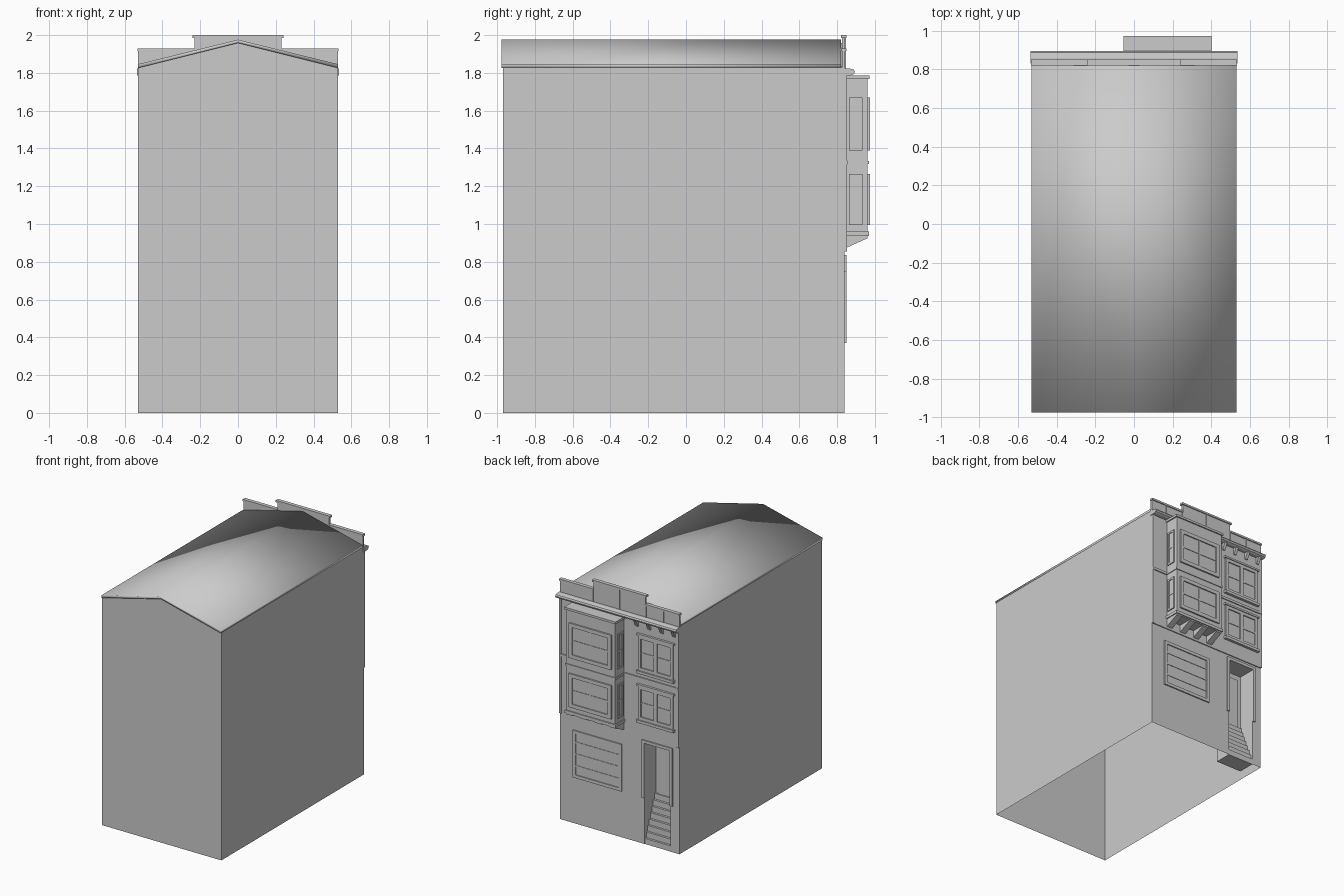
import bpy
import bmesh

cube = bpy.data.objects.get("Cube")
if cube:
    bpy.data.objects.remove(cube, do_unlink=True)

grey = bpy.data.materials.new("plain_grey")
grey.use_nodes = True
grey.diffuse_color = (0.6, 0.6, 0.6, 1)
grey.node_tree.nodes["Principled BSDF"].inputs["Base Color"].default_value = (0.6, 0.6, 0.6, 1)


def finish(name, bm, smooth=False):
    bmesh.ops.recalc_face_normals(bm, faces=bm.faces)
    for f in bm.faces:
        f.smooth = smooth
    mesh = bpy.data.meshes.new(name)
    bm.to_mesh(mesh)
    bm.free()
    mesh.materials.append(grey)
    ob = bpy.data.objects.new(name, mesh)
    bpy.context.collection.objects.link(ob)
    return ob


def add_prism(bm, ring_a, ring_b, caps=True):
    a = [bm.verts.new(p) for p in ring_a]
    b = [bm.verts.new(p) for p in ring_b]
    n = len(a)
    for i in range(n):
        j = (i + 1) % n
        bm.faces.new((a[i], a[j], b[j], b[i]))
    if caps:
        bm.faces.new(a[::-1])
        bm.faces.new(b)


def boxes(name, items):
    """Joined boxes, each (x0, x1, y0, y1, z0, z1)."""
    bm = bmesh.new()
    for x0, x1, y0, y1, z0, z1 in items:
        rect = [(x0, y0), (x1, y0), (x1, y1), (x0, y1)]
        add_prism(bm, [(x, y, z0) for x, y in rect], [(x, y, z1) for x, y in rect])
    return finish(name, bm)


def along_x(name, profile, spans):
    """Side profile (y, z) swept across each x span."""
    bm = bmesh.new()
    for x0, x1 in spans:
        add_prism(bm, [(x0, y, z) for y, z in profile], [(x1, y, z) for y, z in profile])
    return finish(name, bm)


def framed(name, u0, u1, z0, z1, place, frame=0.025, cols=1, rows=2, sashes=1, depth=0.012):
    """Window made of a casing, sash bars and a pane; place maps (u0, u1, out) to x and y ranges."""
    cells = []

    def add(a, b, lo, hi, out):
        cells.append((*place(a, b, out), lo, hi))

    add(u0, u1, z0, z1, depth * 0.25)
    add(u0, u0 + frame, z0, z1, depth)
    add(u1 - frame, u1, z0, z1, depth)
    add(u0, u1, z1 - frame, z1, depth)
    add(u0, u1, z0, z0 + frame, depth)
    bar = 0.006
    step = (u1 - u0) / sashes
    for s in range(1, sashes):
        add(u0 + s * step - frame * 0.6, u0 + s * step + frame * 0.6, z0, z1, depth)
    for s in range(sashes):
        a = u0 + s * step + frame * 0.5
        b = a + step - frame
        for c in range(1, cols):
            mid = a + (b - a) * c / cols
            add(mid - bar, mid + bar, z0, z1, depth * 0.6)
    for r in range(1, rows):
        mid = z0 + (z1 - z0) * r / rows
        add(u0, u1, mid - bar, mid + bar, depth * 0.6)
    return boxes(name, cells)


def facing_street(plane):
    return lambda a, b, out: (a, b, plane - 0.004, plane + out)


def facing_side(plane, sign):
    def place(a, b, out):
        lo, hi = sorted((plane - sign * 0.004, plane + sign * out))
        return lo, hi, a, b
    return place


W, REAR, STREET = 0.53, -0.968, 0.84
EAVE, PEAK = 1.828, 1.958
D0, D1, DTOP, DEEP = -0.45, -0.222, 0.812, 0.7
WALL, BAY = 0.848, 0.962

# Building shell, open underneath, with a doorway notch and entry recess
bm = bmesh.new()
roofline = [(W, 0), (W, EAVE), (0, PEAK), (-W, EAVE), (-W, 0)]
notch = [(D0, 0), (D0, DTOP), (D1, DTOP), (D1, 0)]
rear = [bm.verts.new((x, REAR, z)) for x, z in roofline]
street = [bm.verts.new((x, STREET, z)) for x, z in roofline]
door = [bm.verts.new((x, STREET, z)) for x, z in notch]
inner = [bm.verts.new((x, DEEP, z)) for x, z in notch]
bm.faces.new(rear)
bm.faces.new(street + door)
bm.faces.new(inner)
for i in range(4):
    bm.faces.new((rear[i], rear[i + 1], street[i + 1], street[i]))
for i in range(3):
    bm.faces.new((door[i], door[i + 1], inner[i + 1], inner[i]))
finish("building_shell", bm)

# Gabled roof slab
bm = bmesh.new()
slab = [(-W, EAVE - 0.002), (0, PEAK), (W, EAVE - 0.002), (W, EAVE + 0.018), (0, PEAK + 0.018), (-W, EAVE + 0.018)]
add_prism(bm, [(x, -0.976, z) for x, z in slab], [(x, 0.82, z) for x, z in slab])
finish("roof", bm, smooth=True)

# Upper wall facing and string course
boxes("upper_wall", [(-W, W, 0.835, WALL, 0.855, 1.8)])
boxes("string_course", [(-W, W, 0.84, WALL + 0.008, 1.315, 1.335)])
boxes("corner_strips", [(s * 0.52 - 0.01, s * 0.52 + 0.01, 0.84, WALL + 0.005, 0.855, 1.8) for s in (-1, 1)])

# Stepped parapet with caps and panel joints
P0, P1 = 0.826, 0.842
boxes("parapet", [(-W, W, P0, P1, 1.8, 1.92), (-0.23, 0.23, P0, P1, 1.92, 1.99)])
caps = [(-0.24, 0.24, P0 - 0.006, P1 + 0.008, 1.985, 2.0)]
for s in (-1, 1):
    lo, hi = sorted((s * 0.23, s * 0.533))
    caps.append((lo, hi, P0 - 0.006, P1 + 0.008, 1.915, 1.93))
boxes("parapet_caps", caps)
boxes("parapet_joints", [(x - 0.004, x + 0.004, P1, P1 + 0.004, 1.82, top)
                         for x, top in ((0, 1.985), (-0.39, 1.915), (0.39, 1.915), (-0.235, 1.92), (0.235, 1.92))])

# Main cornice and the brackets under it
along_x("cornice", [(0.83, 1.787), (0.875, 1.787), (0.89, 1.795), (0.894, 1.807),
                    (0.888, 1.818), (0.86, 1.824), (0.83, 1.824)], [(-0.535, 0.535)])
along_x("cornice_brackets", [(0.84, 1.735), (0.855, 1.735), (0.88, 1.787), (0.84, 1.787)],
        [(x - 0.012, x + 0.012) for x in (-0.16, -0.27, -0.38, -0.49)])

# Projecting bay with bands
B0, B1 = -0.045, 0.39
boxes("bay", [(B0, B1, 0.84, BAY, 0.93, 1.775)])
boxes("bay_bands", [(B0 - e, B1 + e, 0.84, BAY + e, lo, hi)
                    for e, lo, hi in ((0.008, 0.937, 0.96), (0.006, 1.318, 1.334), (0.01, 1.768, 1.786))])
step = (B1 - B0 - 0.05) / 3
along_x("bay_brackets", [(0.84, 0.87), (BAY, 0.925), (BAY, 0.935), (0.84, 0.935)],
        [(B0 + i * step, B0 + i * step + 0.05) for i in range(4)])

# Windows on both upper floors
for floor, z0, z1 in (("lower", 0.995, 1.265), ("upper", 1.39, 1.67)):
    framed(floor + "_bay_window", -0.015, 0.36, z0, z1, facing_street(BAY), 0.03, cols=2)
    for side, plane, sign in (("left", B1, 1), ("right", B0, -1)):
        framed(floor + "_bay_" + side + "_window", 0.862, 0.935, z0, z1, facing_side(plane, sign), 0.015, depth=0.008)
    framed(floor + "_pair_window", -0.485, -0.175, z0, z1, facing_street(WALL), 0.025, sashes=2)
    boxes(floor + "_window_trim", [(-0.495, -0.165, 0.84, WALL + 0.022, z0 - 0.022, z0),
                                   (-0.495, -0.165, 0.84, WALL + 0.018, z1, z1 + 0.015)])

# Garage door with four panels
framed("garage_door", -0.022, 0.412, 0.37, 0.748, facing_street(STREET), 0.025, rows=4, depth=0.01)

# Door casing and entry steps
boxes("door_casing", [(D0 - 0.022, D0, 0.835, 0.85, 0.37, 0.835),
                      (D1, D1 + 0.022, 0.835, 0.85, 0.37, 0.835),
                      (D0, D1, 0.835, 0.85, DTOP, 0.835)])
count = 8
run = (STREET - DEEP) / count
boxes("entry_steps", [(D0, D1, DEEP, STREET - i * run - 0.002, 0.045 * i, 0.045 * (i + 1)) for i in range(count)])
boxes("entry_door", [(D0 + 0.03, D1 - 0.03, DEEP, DEEP + 0.008, 0.36, 0.77)])
